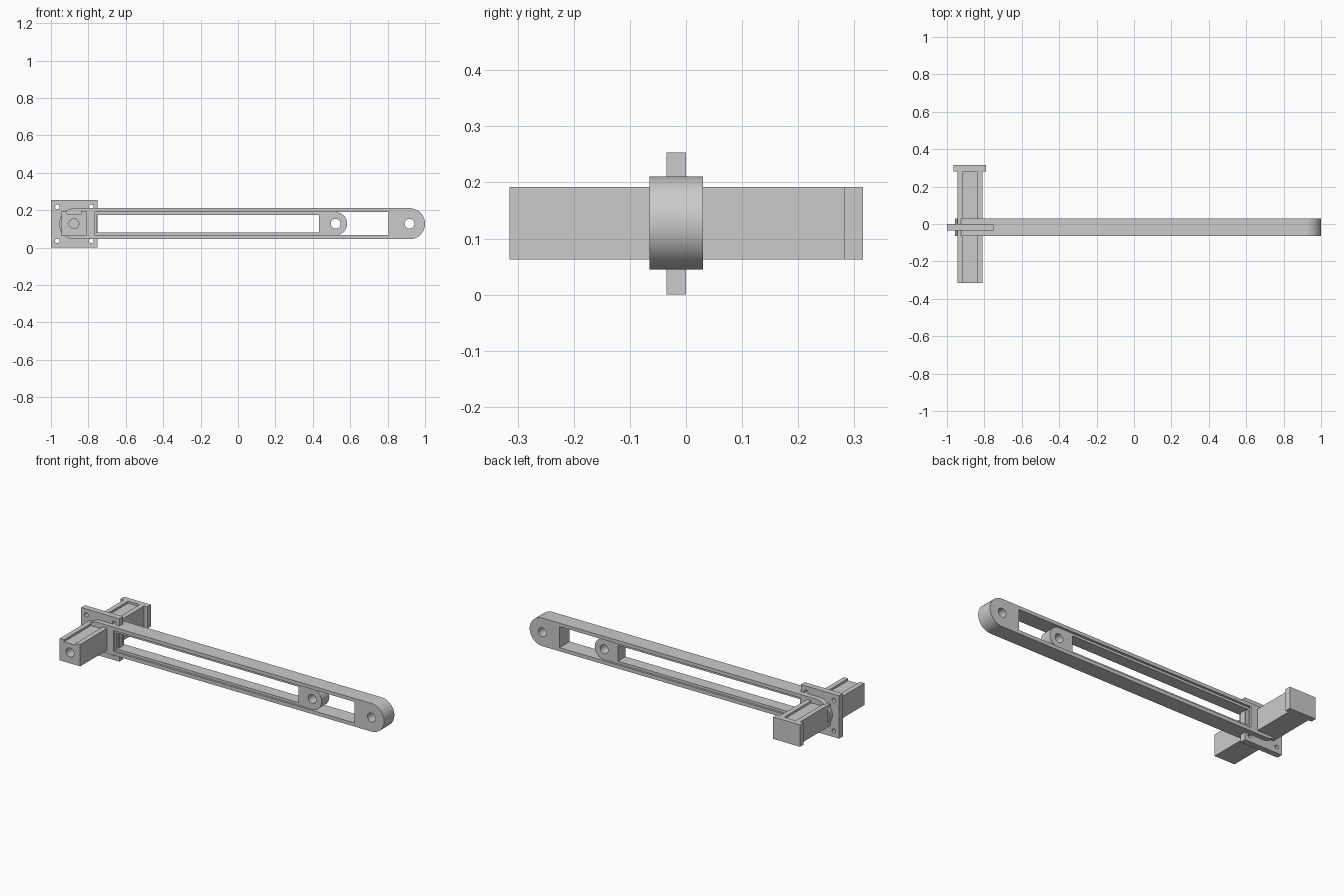
import bpy
from math import pi, cos, sin, radians
from mathutils import Matrix

if "Cube" in bpy.data.objects:
    bpy.data.objects.remove(bpy.data.objects["Cube"])

ZC = 0.1275   # shared centre height
XB = -0.877   # centre of the cross beam


def rect(x0, x1, z0, z1):
    return [(x0, z0), (x1, z0), (x1, z1), (x0, z1)]


def arc(cx, cz, r, a0, a1, n):
    return [(cx + r * cos(a0 + (a1 - a0) * i / n),
             cz + r * sin(a0 + (a1 - a0) * i / n)) for i in range(n + 1)]


def circle(cx, cz, r, n=32):
    return arc(cx, cz, r, 0, 2 * pi, n)[:-1]


def plate(name, loops, y0, y1):
    """Extrude a front-view outline with holes between y0 and y1."""
    cu = bpy.data.curves.new(name + "_outline", 'CURVE')
    cu.dimensions = '2D'
    cu.fill_mode = 'BOTH'
    cu.extrude = (y1 - y0) / 2
    for pts in loops:
        s = cu.splines.new('POLY')
        s.points.add(len(pts) - 1)
        for p, (x, z) in zip(s.points, pts):
            p.co = (x, z, 0, 1)
        s.use_cyclic_u = True
    tmp = bpy.data.objects.new(name + "_outline", cu)
    bpy.context.collection.objects.link(tmp)
    dg = bpy.context.evaluated_depsgraph_get()
    me = bpy.data.meshes.new_from_object(tmp.evaluated_get(dg))
    bpy.data.objects.remove(tmp)
    me.name = name
    me.transform(Matrix.Translation((0, (y0 + y1) / 2, 0)) @ Matrix.Rotation(pi / 2, 4, 'X'))
    ob = bpy.data.objects.new(name, me)
    bpy.context.collection.objects.link(ob)
    bpy.ops.object.select_all(action='DESELECT')
    ob.select_set(True)
    bpy.context.view_layer.objects.active = ob
    bpy.ops.object.shade_smooth_by_angle(angle=radians(30))
    return ob


# Square mounting plate with four corner holes
holes = [circle(-0.875 + sx * 0.091, 0.1265 + sz * 0.091, 0.012, 20)
         for sx in (-1, 1) for sz in (-1, 1)]
plate("mounting_plate", [rect(-1, -0.75, 0, 0.253)] + holes, -0.035, 0)

# Outer arm: rounded both ends, long slot, pivot hole
R = 0.083
outer = arc(1 - R, ZC, R, -pi / 2, pi / 2, 32) + arc(-0.873, ZC, R, pi / 2, 3 * pi / 2, 32)
plate("outer_arm", [outer, rect(-0.767, 0.805, 0.066, 0.19),
                    circle(1 - R, ZC, 0.026)], -0.065, 0.03)

# Inner arm nested in the slot, slightly recessed, with a rounded end
r = 0.0615
inner = [(-0.77, ZC - r)] + arc(0.522, ZC, r, -pi / 2, pi / 2, 32) + [(-0.77, ZC + r)]
plate("inner_arm", [inner, rect(-0.757, 0.432, 0.081, 0.175),
                    circle(0.522, ZC, 0.026)], -0.053, 0.018)

# Cross beam with a groove along its top and a bore in the front face
h, g = 0.067, 0.038
z0, z1, zg = 0.063, 0.192, 0.18
beam = [(XB - h, z0), (XB + h, z0), (XB + h, z1), (XB + g, z1),
        (XB + g, zg), (XB - g, zg), (XB - g, z1), (XB - h, z1)]
plate("cross_beam", [beam, circle(XB, ZC, 0.026)], -0.315, 0.288)

# Wider cap closing the rear end of the beam
plate("beam_cap", [rect(-0.965, -0.79, z0, z1)], 0.282, 0.315)
